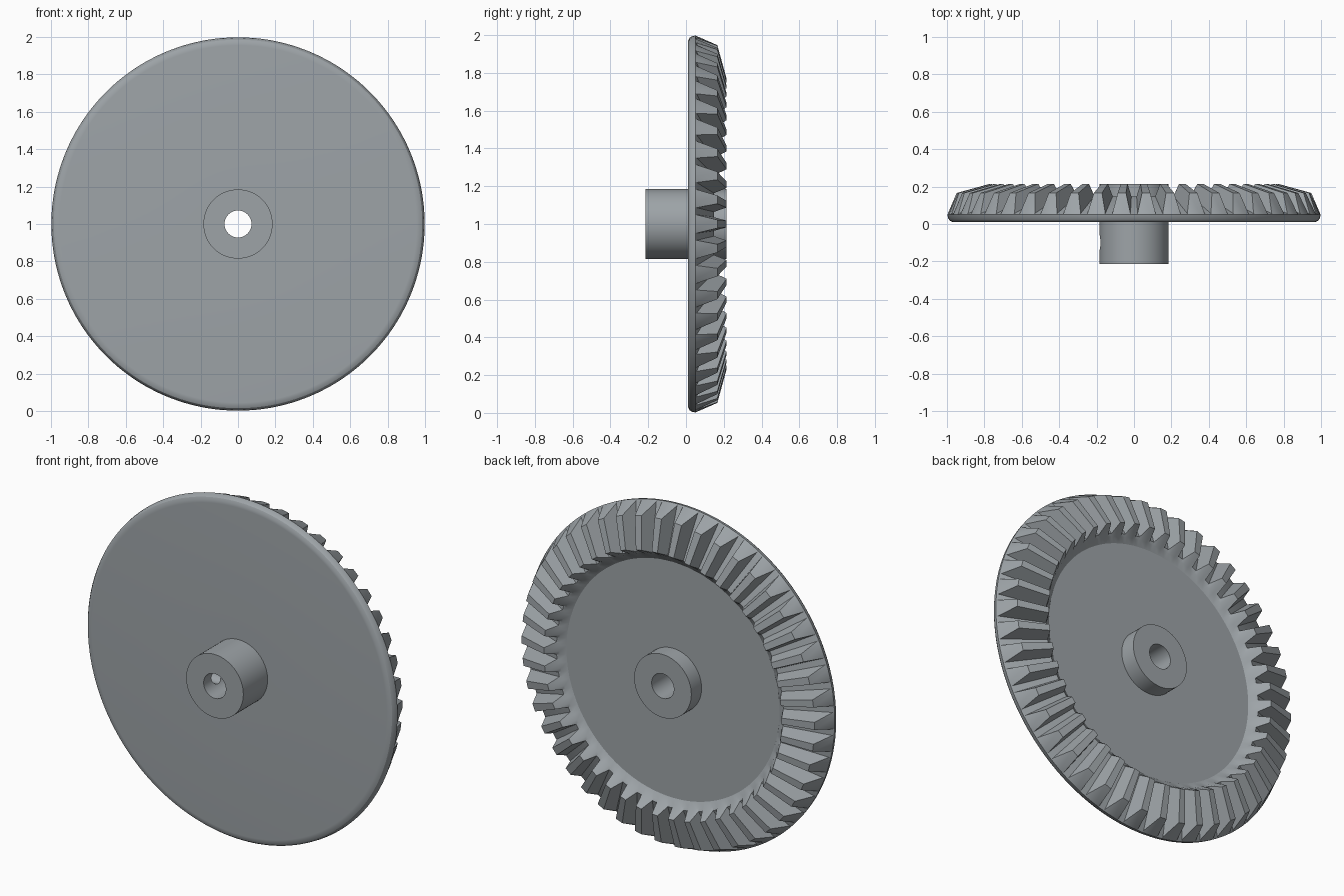
import bpy, bmesh, math

if "Cube" in bpy.data.objects:
    bpy.data.objects.remove(bpy.data.objects["Cube"])

TEETH = 46
PITCH = 2 * math.pi / TEETH

steel = bpy.data.materials.new("steel_grey")
steel.diffuse_color = (0.34, 0.37, 0.39, 1)
steel.use_nodes = True
steel.node_tree.nodes["Principled BSDF"].inputs["Base Color"].default_value = steel.diffuse_color


def lathe(name, sections):
    """Closed ring around the y axis from (angle, [(radius, y), ...]) sections."""
    bm = bmesh.new()
    rings = [[bm.verts.new((r * math.cos(a), y, 1 + r * math.sin(a))) for r, y in pts]
             for a, pts in sections]
    for i, ring in enumerate(rings):
        nxt = rings[(i + 1) % len(rings)]
        for j in range(len(ring)):
            k = (j + 1) % len(ring)
            bm.faces.new((ring[j], ring[k], nxt[k], nxt[j]))
    bmesh.ops.recalc_face_normals(bm, faces=bm.faces)
    me = bpy.data.meshes.new(name)
    bm.to_mesh(me)
    bm.free()
    me.materials.append(steel)
    ob = bpy.data.objects.new(name, me)
    bpy.context.collection.objects.link(ob)
    return ob


def shade(ob, angle):
    bpy.ops.object.select_all(action='DESELECT')
    ob.select_set(True)
    bpy.context.view_layer.objects.active = ob
    bpy.ops.object.shade_smooth_by_angle(angle=math.radians(angle))


# Gear wheel: plate, rounded rim, tapered bevel teeth and rear recess
RIM = [(0.15, 0.01), (0.955, 0.01), (0.97, 0.011), (0.985, 0.018), (0.994, 0.03), (0.998, 0.05)]
RECESS = [(0.72, 0.14), (0.69, 0.12), (0.15, 0.12)]
ROOT = [(0.99, 0.056), (0.735, 0.148)]
TIP = [(0.948, 0.166), (0.77, 0.215)]

sections = []
for t in range(TEETH):
    for offset, land in ((-0.36, ROOT), (-0.17, TIP), (0.17, TIP), (0.36, ROOT)):
        sections.append(((t + offset) * PITCH, RIM + land + RECESS))
wheel = lathe("gear_wheel", sections)
shade(wheel, 28)

# Hub: bored sleeve passing through the wheel
HUB = [(0.072, -0.215), (0.185, -0.215), (0.185, 0.215), (0.072, 0.215)]
hub = lathe("hub", [(i * math.tau / 64, HUB) for i in range(64)])

# Set screw hole through one side of the hub
bpy.ops.mesh.primitive_cylinder_add(vertices=32, radius=0.045, depth=0.25,
                                    location=(-0.155, -0.1, 1), rotation=(0, math.pi / 2, 0))
cutter = bpy.context.object
cutter.name = "screw_hole_cutter"
cutter.hide_render = True
cut = hub.modifiers.new("screw_hole", 'BOOLEAN')
cut.operation = 'DIFFERENCE'
cut.solver = 'EXACT'
cut.object = cutter
bpy.context.view_layer.objects.active = hub
bpy.ops.object.modifier_apply(modifier=cut.name)
bpy.data.objects.remove(cutter)
shade(hub, 30)
